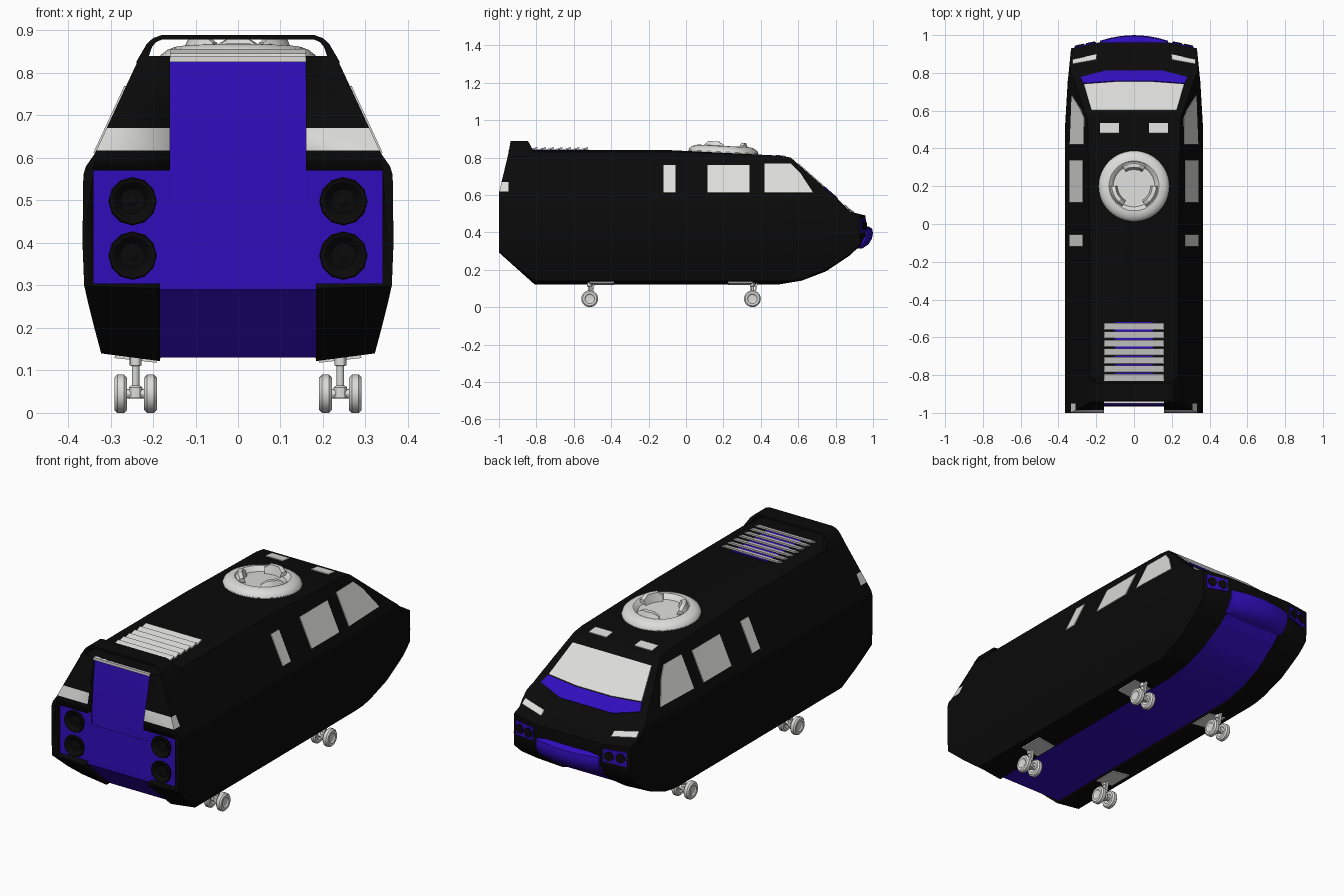
import bpy, bmesh, math
from mathutils import Vector, Matrix

if "Cube" in bpy.data.objects:
    bpy.data.objects.remove(bpy.data.objects["Cube"])


def material(name, rgb):
    m = bpy.data.materials.new(name)
    m.diffuse_color = (*rgb, 1)
    m.use_nodes = True
    m.node_tree.nodes["Principled BSDF"].inputs["Base Color"].default_value = m.diffuse_color
    return m


black = material("black", (0.003, 0.003, 0.003))
blue = material("violet_blue", (0.03, 0.004, 0.5))
white = material("light_grey", (0.72, 0.72, 0.71))
ALL = [black, blue, white]


def finish(name, bm, mats, smooth=True):
    bmesh.ops.remove_doubles(bm, verts=bm.verts, dist=1e-5)
    bmesh.ops.recalc_face_normals(bm, faces=bm.faces)
    me = bpy.data.meshes.new(name)
    bm.to_mesh(me)
    bm.free()
    for m in mats:
        me.materials.append(m)
    ob = bpy.data.objects.new(name, me)
    bpy.context.collection.objects.link(ob)
    bpy.ops.object.select_all(action='DESELECT')
    ob.select_set(True)
    bpy.context.view_layer.objects.active = ob
    if smooth:
        bpy.ops.object.shade_smooth_by_angle(angle=math.radians(30))
    return ob


def loft(name, rings, mats, rule=None):
    """Skin closed rings of equal length, capping both ends."""
    bm = bmesh.new()
    vs = [[bm.verts.new(p) for p in r] for r in rings]
    n = len(rings[0])
    for a, b in zip(vs, vs[1:]):
        for j in range(n):
            k = (j + 1) % n
            f = bm.faces.new((a[j], a[k], b[k], b[j]))
            if rule:
                f.material_index = rule(j, f.calc_center_median())
    bm.faces.new(vs[0])
    bm.faces.new(vs[-1])
    return finish(name, bm, mats)


def prism(name, yz, x0, x1, mats):
    return loft(name, [[(x, y, z) for y, z in yz] for x in (x0, x1)], mats)


def plate(name, pts, hint, mat, lift=0.004, mirror=True):
    """Thin plate lifted off a surface, optionally on both sides."""
    bm = bmesh.new()
    for s in ((1, -1) if mirror else (1,)):
        P = [Vector((s * p[0], p[1], p[2])) for p in pts]
        h = Vector((s * hint[0], hint[1], hint[2]))
        n = (P[1] - P[0]).cross(P[-1] - P[0]).normalized()
        n = n if n.dot(h) > 0 else -n
        lo = [bm.verts.new(p + n * (lift - 0.008)) for p in P]
        hi = [bm.verts.new(p + n * lift) for p in P]
        bm.faces.new(lo)
        bm.faces.new(hi)
        for i in range(len(P)):
            k = (i + 1) % len(P)
            bm.faces.new((lo[i], lo[k], hi[k], hi[i]))
    return finish(name, bm, [mat], False)


def lathe(name, profile, segs, matrix, mat):
    """Revolve (radius, height) points about local z."""
    bm = bmesh.new()
    vs = [bm.verts.new((r, 0, z)) for r, z in profile]
    es = [bm.edges.new(e) for e in zip(vs, vs[1:])]
    bmesh.ops.spin(bm, geom=vs + es, cent=(0, 0, 0), axis=(0, 0, 1),
                   angle=2 * math.pi, steps=segs)
    bmesh.ops.transform(bm, matrix=matrix, verts=bm.verts)
    return finish(name, bm, [mat])


def lerp(table, t):
    for (a, u), (b, v) in zip(table, table[1:]):
        if t <= b:
            return u + (v - u) * max(0, (t - a) / (b - a))
    return table[-1][1]


# Hull shape: half width by height, floor, roof and taper by length
HALF = [(0.12, 0.318), (0.14, 0.322), (0.2, 0.338), (0.26, 0.353), (0.30, 0.362), (0.40, 0.366),
        (0.56, 0.364), (0.58, 0.358), (0.61, 0.337), (0.83, 0.235), (0.84, 0.21)]
FLOOR = [(-1, 0.30), (-0.81, 0.13), (0.5, 0.13), (0.62, 0.15), (0.75, 0.2), (0.87, 0.28),
         (0.93, 0.335), (0.96, 0.385)]
ROOF = [(-1, 0.612), (-0.945, 0.84), (-0.1, 0.84), (0.5, 0.81), (0.56, 0.80), (0.82, 0.57),
        (0.88, 0.51), (0.96, 0.49)]
TAPER = [(-1, 1), (0.5, 1), (0.75, 0.96), (0.93, 0.91), (0.96, 0.52)]
LEVELS = [0.14, 0.2, 0.26, 0.30, 0.40, 0.56, 0.58, 0.61, 0.617, 0.67, 0.83, 0.84]


def side_x(y, z):
    return lerp(HALF, z) * lerp(TAPER, y)


def ring(y):
    lo, hi, s = lerp(FLOOR, y), lerp(ROOF, y), lerp(TAPER, y)
    half = [(0.183 * s, lo), (0.184 * s, lo - 0.008)]
    half += [(side_x(y, z), z) for z in [min(max(v, lo), hi) for v in LEVELS]]
    return [(x, y, z) for x, z in half] + [(-x, y, z) for x, z in reversed(half)]


def hull_colour(j, c):
    if j == 2 * len(LEVELS) + 3:
        return 1                                  # belly strip
    if c.y < -0.95 and 0.617 < c.z < 0.67:
        return 2                                  # tail lights
    return 0


stations = sorted({y for t in (FLOOR, ROOF, TAPER) for y, _ in t}
                  | {-0.9988, -0.986, -0.9474, -0.95, -0.9, 0.53, 0.58, 0.65, 0.7, 0.78, 0.8, 0.85, 0.9})
hull = loft("hull", [ring(y) for y in stations], ALL, hull_colour)

# Recessed tail panel: tall middle, wide band and sloped lower strip
cuts = [(0.34, [(-1.1, 0.305), (-0.965, 0.305), (-0.965, 0.57), (-1.1, 0.57)]),
        (0.16, [(-1.1, 0.5), (-0.964, 0.5), (-0.962, 0.6), (-0.936, 0.88), (-1.1, 0.88)]),
        (0.183, [(-1.1, 0.05), (-0.79, 0.05), (-0.79, 0.122), (-0.9655, 0.29), (-0.9655, 0.32),
                 (-1.1, 0.32)])]
for w, yz in cuts:
    cutter = prism("tail_cutter", yz, -w, w, ALL)
    cutter.hide_render = True
    for p in cutter.data.polygons:
        p.material_index = 1 if p.normal.y > 0.3 else 0
    mod = hull.modifiers.new("recess", 'BOOLEAN')
    mod.operation, mod.solver, mod.object = 'DIFFERENCE', 'EXACT', cutter
    bpy.context.view_layer.objects.active = hull
    bpy.ops.object.modifier_apply(modifier=mod.name)
    bpy.data.objects.remove(cutter)

# Tail thrusters
for sx in (-1, 1):
    for z in (0.37, 0.498):
        m = Matrix.Translation((sx * 0.248, -0.963, z)) @ Matrix.Rotation(math.pi / 2, 4, 'X')
        lathe("tail_thruster", [(0.046, 0), (0.057, 0.018), (0.054, 0.026), (0.046, 0.024),
                                (0.03, 0.008), (0.012, 0.008), (0, 0.016)], 12, m, black)

# Tail lip and roof hoop
prism("tail_lip", [(-0.95, 0.826), (-0.93, 0.826), (-0.93, 0.84), (-0.95, 0.84)], -0.16, 0.16, [white])
outer = [(0.24, 0.825), (0.215, 0.868), (0.2, 0.882), (0.18, 0.889)]
inner = [(0.215, 0.825), (0.202, 0.862), (0.192, 0.873), (0.178, 0.879)]
path = [(a, b, 1) for a, b in zip(outer, inner)]
path += [(a, b, -1) for a, b in zip(outer[::-1], inner[::-1])]
rings = []
for (ox, oz), (ix, iz), s in path:
    k = (oz - 0.825) / 0.064
    back, front = -0.948 + 0.01 * k, -0.81 - 0.035 * k
    rings.append([(s * ox, back, oz), (s * ox, front, oz), (s * ix, front, iz), (s * ix, back, iz)])
loft("roof_hoop", rings, [black])

# Roof grille
plate("grille_base", [(-0.1, -0.83, 0.84), (0.1, -0.83, 0.84), (0.1, -0.52, 0.84), (-0.1, -0.52, 0.84)],
      (0, 0, 1), blue, 0.004, False)
for i in range(7):
    y = -0.832 + i * 0.0452
    prism("grille_slat", [(y, 0.838), (y + 0.002, 0.846), (y + 0.037, 0.856), (y + 0.037, 0.848)],
          -0.16, 0.16, [white])

# Side windows
for yz in ([(-0.12, 0.61), (-0.055, 0.61), (-0.055, 0.757), (-0.12, 0.757)],
           [(0.115, 0.61), (0.34, 0.61), (0.34, 0.757), (0.115, 0.757)],
           [(0.42, 0.61), (0.42, 0.767), (0.56, 0.767), (0.61, 0.717), (0.68, 0.61)]):
    plate("side_window", [(side_x(y, z), y, z) for y, z in yz], (1, 0, 0.4), white)


def on_roof(pts):
    return [(x, y, lerp(ROOF, y)) for x, y in pts]


# Roof windows, windscreen, cowl and headlights
plate("roof_window", on_roof([(0.08, 0.48), (0.18, 0.48), (0.18, 0.535), (0.08, 0.535)]), (0, 0, 1), white)
plate("windscreen", on_roof([(-0.225, 0.60), (0.225, 0.60), (0.265, 0.738), (0.1, 0.75), (-0.1, 0.75),
                             (-0.265, 0.738)]), (0, 1, 1), white, 0.005, False)
plate("cowl", on_roof([(-0.268, 0.742), (-0.1, 0.754), (0.1, 0.754), (0.268, 0.742), (0.285, 0.775),
                       (0.15, 0.81), (-0.15, 0.81), (-0.285, 0.775)]), (0, 1, 1), blue, 0.005, False)
plate("headlight", [(0.2, 0.868, 0.524), (0.325, 0.845, 0.545), (0.327, 0.868, 0.522), (0.2, 0.895, 0.504)],
      (0, 1, 1), white, 0.006)

# Nose lamp panels with pairs of round lamps
nose = [(0.315, 0.934), (0.2, 0.9585)]
plate("lamp_panel", [(*nose[0], 0.395), (*nose[1], 0.405), (*nose[1], 0.47), (*nose[0], 0.47)],
      (0, 1, 0), blue, 0.005)
for t in (0.25, 0.75):
    x, y = [a + (b - a) * t for a, b in zip(*nose)]
    pts = [(x + 0.024 * math.cos(a), y - 0.21 * 0.024 * math.cos(a), 0.436 + 0.024 * math.sin(a))
           for a in [i * math.pi / 6 for i in range(12)]]
    plate("nose_lamp", pts, (0, 1, 0), black, 0.01)

# Bowed front bumper
bump = [(0.88, 0.31), (0.945, 0.315), (0.975, 0.335), (0.994, 0.365), (1.0, 0.395), (0.995, 0.42),
        (0.975, 0.432), (0.9, 0.432)]
loft("bumper", [[(x, y - 0.03 * (x / 0.18) ** 2, z) for y, z in bump]
                for x in (-0.18, -0.13, -0.07, 0, 0.07, 0.13, 0.18)], [blue])

# Roof hatch ring with three claws, tilted with the roof
tilt = Matrix.Translation((0, 0.2, 0.826)) @ Matrix.Rotation(math.radians(-3), 4, 'X')
lathe("hatch_ring", [(0.184, -0.012), (0.187, 0.004), (0.182, 0.016), (0.168, 0.027), (0.15, 0.034),
                     (0.132, 0.036), (0.122, 0.03), (0.11, 0.014), (0, 0.014)], 48, tilt, white)
for a in (90, 210, 330):
    rings = []
    for d in (-30, -15, 0, 15, 30):
        c, s = math.cos(math.radians(a + d)), math.sin(math.radians(a + d))
        top = 0.058 if abs(d) < 30 else 0.04
        rings.append([tilt @ Vector((r * c, r * s, z)) for r, z in
                      ((0.13, 0.028), (0.118, top), (0.098, top), (0.088, 0.014))])
    loft("hatch_claw", rings, [white])

# Landing gear: struts, axles, twin wheels and bay doors
side = Matrix.Rotation(math.pi / 2, 4, 'Y')
tyre = [(0, -0.008), (0.02, -0.01), (0.026, -0.015), (0.038, -0.015), (0.045, -0.008),
        (0.045, 0.008), (0.038, 0.015), (0.026, 0.015), (0.02, 0.01), (0, 0.008)]
for y in (-0.515, 0.355):
    for sx in (-1, 1):
        x = sx * 0.241
        for dx in (-0.035, 0.035):
            lathe("wheel", tyre, 24, Matrix.Translation((x + dx, y, 0.045)) @ side, white)
        lathe("axle", [(0, -0.035), (0.011, -0.035), (0.011, 0.035), (0, 0.035)], 12,
              Matrix.Translation((x, y, 0.045)) @ side, white)
        lathe("strut", [(0, 0.035), (0.016, 0.035), (0.016, 0.06), (0.009, 0.065), (0.009, 0.11),
                        (0.014, 0.112), (0.014, 0.14), (0, 0.14)], 12, Matrix.Translation((x, y, 0)), white)
        prism("brace", [(y + 0.008, 0.07), (y + 0.016, 0.07), (y + 0.03, 0.135), (y + 0.02, 0.135)],
              x - 0.006, x + 0.006, [white])
    d = 0.13 if y < 0 else -0.13
    plate("bay_door", [(0.19, y, 0.122), (0.29, y, 0.133), (0.29, y + d, 0.133), (0.19, y + d, 0.122)],
          (0, 0, -1), white, 0.004)
